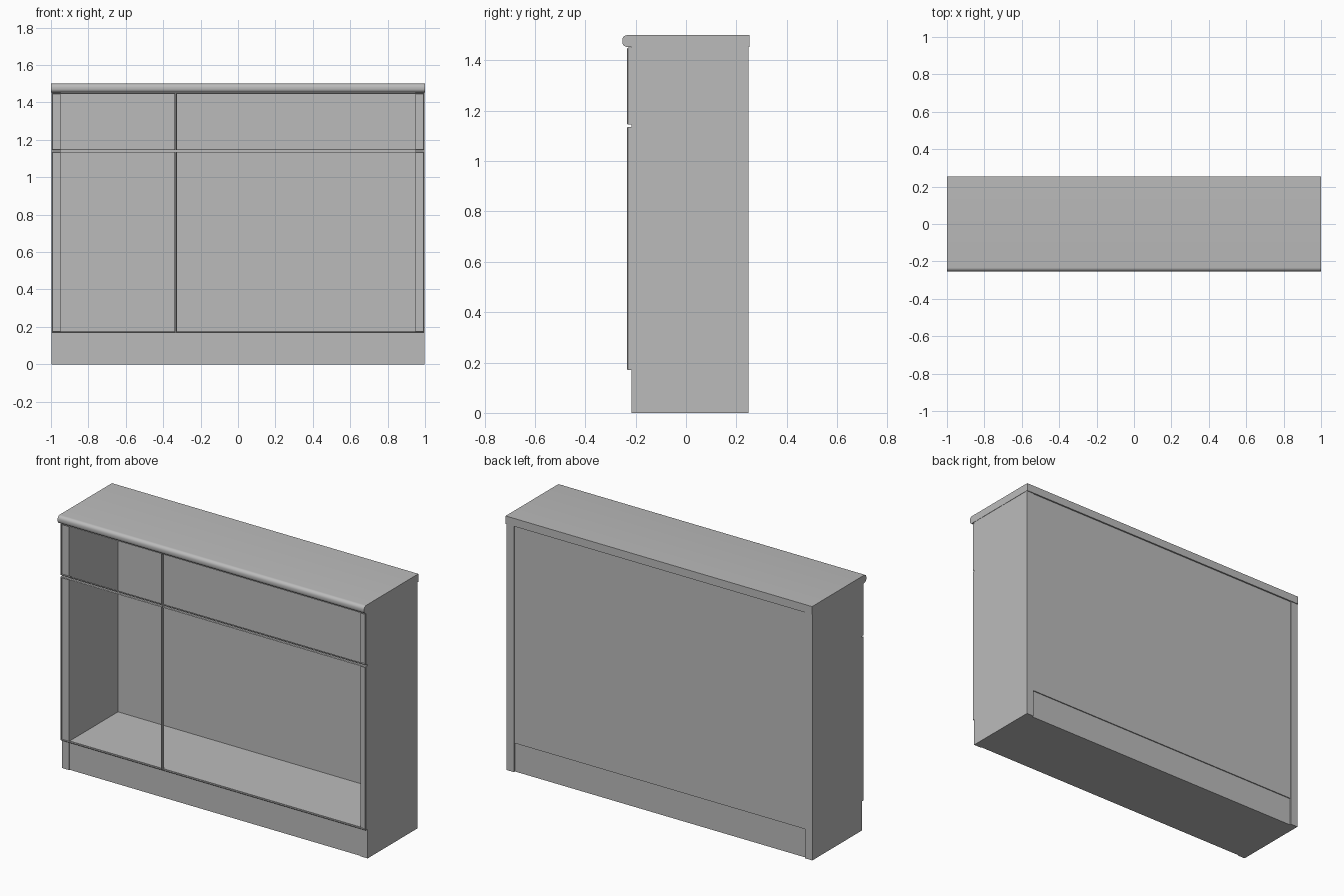
import bpy, bmesh, math

cube = bpy.data.objects.get("Cube")
if cube:
    bpy.data.objects.remove(cube, do_unlink=True)

GREY = (0.5, 0.5, 0.5, 1)
mat = bpy.data.materials.new("plain grey")
mat.use_nodes = True
mat.diffuse_color = GREY
mat.node_tree.nodes["Principled BSDF"].inputs["Base Color"].default_value = GREY


def finish(name, bm):
    bmesh.ops.recalc_face_normals(bm, faces=bm.faces)
    mesh = bpy.data.meshes.new(name)
    bm.to_mesh(mesh)
    bm.free()
    mesh.materials.append(mat)
    obj = bpy.data.objects.new(name, mesh)
    bpy.context.collection.objects.link(obj)
    return obj


def box(name, x, y, z):
    bm = bmesh.new()
    bmesh.ops.create_cube(bm, size=1)
    for v in bm.verts:
        for i, (lo, hi) in enumerate((x, y, z)):
            v.co[i] = lo if v.co[i] < 0 else hi
    return finish(name, bm)


def open_rim(name, x, z, back=-0.217, front=-0.235, chamfer=0.004):
    """Chamfered edge band of a front panel, open in the middle."""
    bm = bmesh.new()
    rings = []
    for y, d in ((back, 0), (front + chamfer, 0), (front, chamfer)):
        rings.append([bm.verts.new((px, y, pz)) for px, pz in (
            (x[0] + d, z[0] + d), (x[1] - d, z[0] + d),
            (x[1] - d, z[1] - d), (x[0] + d, z[1] - d))])
    for a, b in zip(rings, rings[1:]):
        for i in range(4):
            j = (i + 1) % 4
            bm.faces.new((a[i], a[j], b[j], b[i]))
    return finish(name, bm)


# Carcass: sides, base with plinth, thin recessed back
SIDE, INNER, FLOOR, TOP = 0.998, 0.95, 0.17, 1.453
box("left_side", (INNER, SIDE), (-0.217, 0.248), (0, TOP))
box("right_side", (-SIDE, -INNER), (-0.217, 0.248), (0, TOP))
box("plinth_base", (-INNER, INNER), (-0.212, 0.238), (0, FLOOR))
box("back_panel", (-INNER, INNER), (0.238, 0.244), (FLOOR, TOP))

# Door and drawer edge bands, two columns by two rows
for column, x in (("right", (-0.996, -0.335)), ("left", (-0.331, 0.996))):
    for part, z in (("door", (0.17, 1.136)), ("drawer", (1.145, 1.45))):
        open_rim(f"{column}_{part}_rim", x, z)

# Worktop with a rounded front edge
HALF, LOW, HIGH, R = 0.253, TOP, 1.5, 0.02
profile = [(HALF, LOW), (HALF, HIGH)]
for cz, start in ((HIGH - R, 90), (LOW + R, 180)):
    for step in range(7):
        a = math.radians(start + step * 15)
        profile.append((-HALF + R + R * math.cos(a), cz + R * math.sin(a)))
bm = bmesh.new()
end = bm.faces.new([bm.verts.new((-1, y, z)) for y, z in profile])
ext = bmesh.ops.extrude_face_region(bm, geom=[end], use_keep_orig=True)
for item in ext["geom"]:
    if isinstance(item, bmesh.types.BMVert):
        item.co.x = 1
worktop = finish("worktop", bm)
bpy.ops.object.select_all(action='DESELECT')
worktop.select_set(True)
bpy.context.view_layer.objects.active = worktop
bpy.ops.object.shade_smooth_by_angle(angle=math.radians(35))
